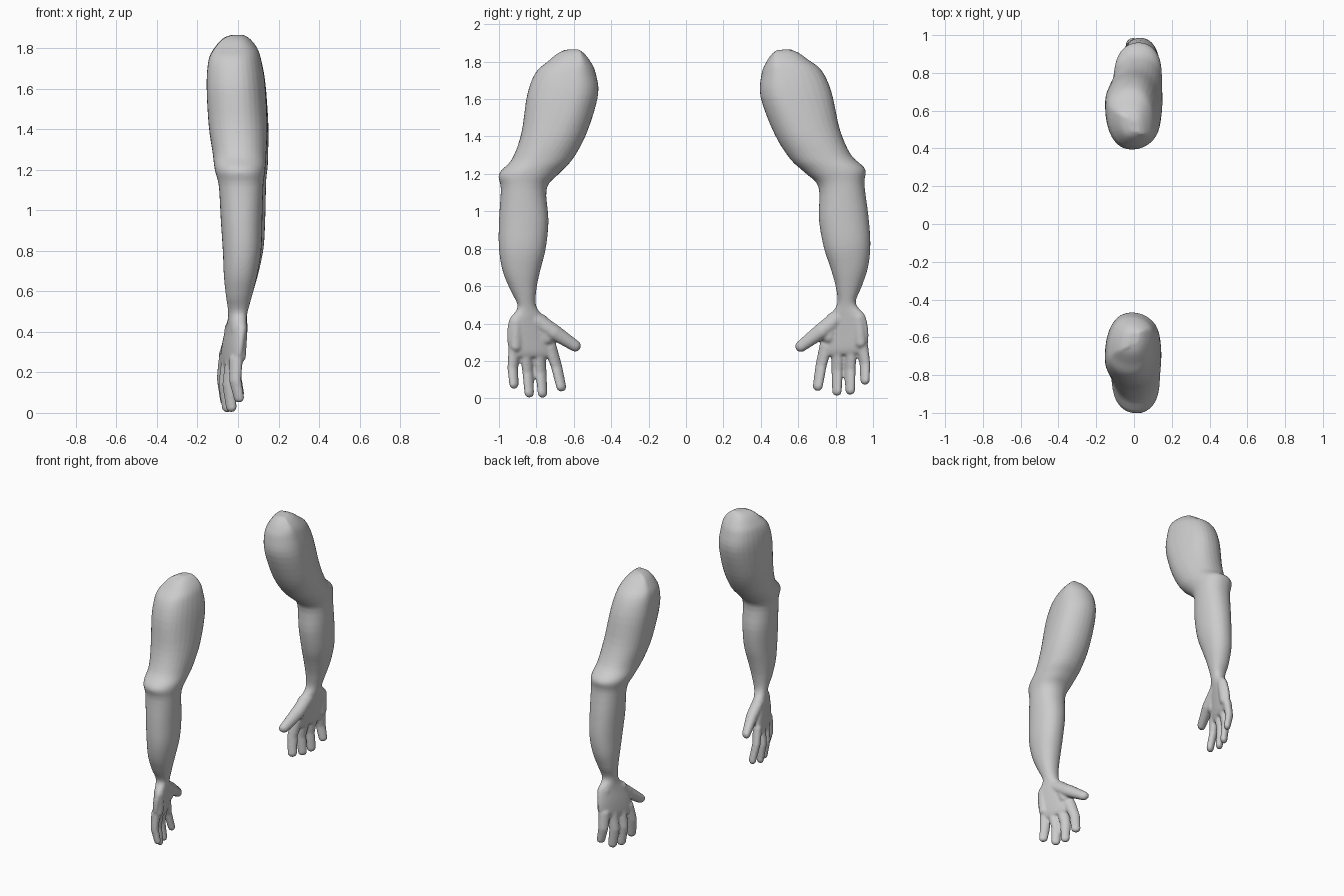
import bpy, bmesh, math
from mathutils import Vector

cube = bpy.data.objects.get("Cube")
if cube:
    bpy.data.objects.remove(cube, do_unlink=True)

skin = bpy.data.materials.new("light grey")
skin.use_nodes = True
GREY = (0.6, 0.6, 0.6, 1)
skin.diffuse_color = GREY
skin.node_tree.nodes["Principled BSDF"].inputs["Base Color"].default_value = GREY

# Arm cross-sections: height, outer y, inner y, x min, x max
SECTIONS = [
    (1.865, -.635, -.575, -.03, .03),
    (1.845, -.685, -.545, -.075, .06),
    (1.8, -.74, -.51, -.115, .095),
    (1.74, -.805, -.483, -.145, .115),
    (1.62, -.85, -.47, -.155, .135),
    (1.42, -.88, -.53, -.145, .145),
    (1.28, -.93, -.605, -.125, .14),
    (1.2, -1.0, -.68, -.115, .135),
    (1.12, -.99, -.745, -.095, .125),
    (.95, -1.0, -.735, -.085, .12),
    (.8, -1.0, -.75, -.075, .115),
    (.68, -.98, -.78, -.07, .095),
    (.58, -.94, -.80, -.06, .07),
    (.49, -.90, -.80, -.048, .045),
    (.42, -.945, -.745, -.05, .035),
    (.33, -.957, -.705, -.06, .022),
    (.25, -.945, -.69, -.062, .01),
    (.22, -.925, -.705, -.05, -.002),
]

# Finger joints from knuckle to tip, with joint radii
FINGERS = [
    ([(-.03, -.917, .26), (-.035, -.926, .16), (-.015, -.92, .075)], (.033, .029, .025)),
    ([(-.03, -.855, .25), (-.045, -.845, .14), (-.03, -.838, .029)], (.034, .03, .026)),
    ([(-.03, -.785, .25), (-.045, -.775, .14), (-.03, -.767, .028)], (.034, .03, .026)),
    ([(-.025, -.724, .27), (-.03, -.692, .17), (-.01, -.667, .062)], (.034, .03, .027)),
    ([(-.005, -.80, .42), (.01, -.70, .35), (.008, -.592, .28)], (.042, .042, .031)),
    ([(-.005, -.775, .41), (-.005, -.74, .32)], (.04, .035)),   # thumb pad
    ([(-.008, -.90, .41), (-.012, -.905, .28)], (.04, .035)),   # heel of the hand
]


def catmull(a, b, c, d, t):
    return tuple(q + .5 * t * (r - p + t * (2*p - 5*q + 4*r - s + t * (3*(q - r) + s - p)))
                 for p, q, r, s in zip(a, b, c, d))


def smooth_sections(rows, steps=4):
    out = []
    for i in range(len(rows) - 1):
        around = [rows[max(0, min(len(rows) - 1, i + k))] for k in (-1, 0, 1, 2)]
        out += [catmull(*around, n / steps) for n in range(steps)]
    return out + [rows[-1]]


def loft(bm, rings):
    loops = [[bm.verts.new(p) for p in ring] for ring in rings]
    for a, b in zip(loops, loops[1:]):
        for i in range(len(a)):
            j = (i + 1) % len(a)
            bm.faces.new((a[i], a[j], b[j], b[i]))
    bm.faces.new(loops[0])
    bm.faces.new(loops[-1][::-1])


def section_ring(row, sides=32):
    z, y0, y1, x0, x1 = row
    skew = .05 * max(0, min(1, (z - 1.3) / .3))
    ring = []
    for i in range(sides):
        a = math.tau * i / sides
        c, s = math.cos(a), math.sin(a)
        px = math.copysign(abs(c) ** .92, c)
        py = math.copysign(abs(s) ** .92, s)
        ring.append(((x0 + x1) / 2 + px * (x1 - x0) / 2,
                     (y0 + y1) / 2 + py * (y1 - y0) / 2 + skew * px * (1 - abs(py)), z))
    return ring


def finger(bm, points, radii):
    points = [Vector(p) for p in points]
    for p, r in zip(points, radii):
        ball = bmesh.ops.create_icosphere(bm, subdivisions=3, radius=r)
        bmesh.ops.translate(bm, verts=ball["verts"], vec=p)
    for a, b, ra, rb in zip(points, points[1:], radii, radii[1:]):
        turn = (b - a).to_track_quat('Z', 'Y')
        circle = [turn @ Vector((math.cos(t), math.sin(t), 0))
                  for t in (math.tau * i / 16 for i in range(16))]
        loft(bm, [[a + v * ra for v in circle], [b + v * rb for v in circle]])


def turn_hand(co):
    # Turn the palm inward below the wrist
    x, y, z = co
    amount = max(0, min(1, (.56 - z) / .14))
    return Vector((x - .28 * amount * (y + .85), y, z))


def rear_pose(co):
    # Mirror to the rear, swing the arm slightly, push the elbow outward
    x, y, z = co
    y, dz, swing = -y, z - .6, .07
    bend = .015 * math.exp(-((z - 1.0) / .4) ** 2)
    return Vector((x + bend, y - swing * dz, z + swing * (y - .62)))


def make_arm(name, poses):
    bm = bmesh.new()
    loft(bm, [section_ring(r) for r in smooth_sections(SECTIONS)])
    for points, radii in FINGERS:
        finger(bm, points, radii)
    for pose in poses:
        for v in bm.verts:
            v.co = pose(v.co)
    bmesh.ops.recalc_face_normals(bm, faces=bm.faces)
    mesh = bpy.data.meshes.new(name)
    bm.to_mesh(mesh)
    bm.free()
    mesh.materials.append(skin)
    arm = bpy.data.objects.new(name, mesh)
    bpy.context.collection.objects.link(arm)
    # Fuse arm, palm and fingers into one skin
    fuse = arm.modifiers.new("fuse", 'REMESH')
    fuse.mode = 'VOXEL'
    fuse.voxel_size = .007
    fuse.use_smooth_shade = True
    soften = arm.modifiers.new("soften", 'SMOOTH')
    soften.factor = .5
    soften.iterations = 7


make_arm("front_arm", [turn_hand])
make_arm("rear_arm", [turn_hand, rear_pose])
